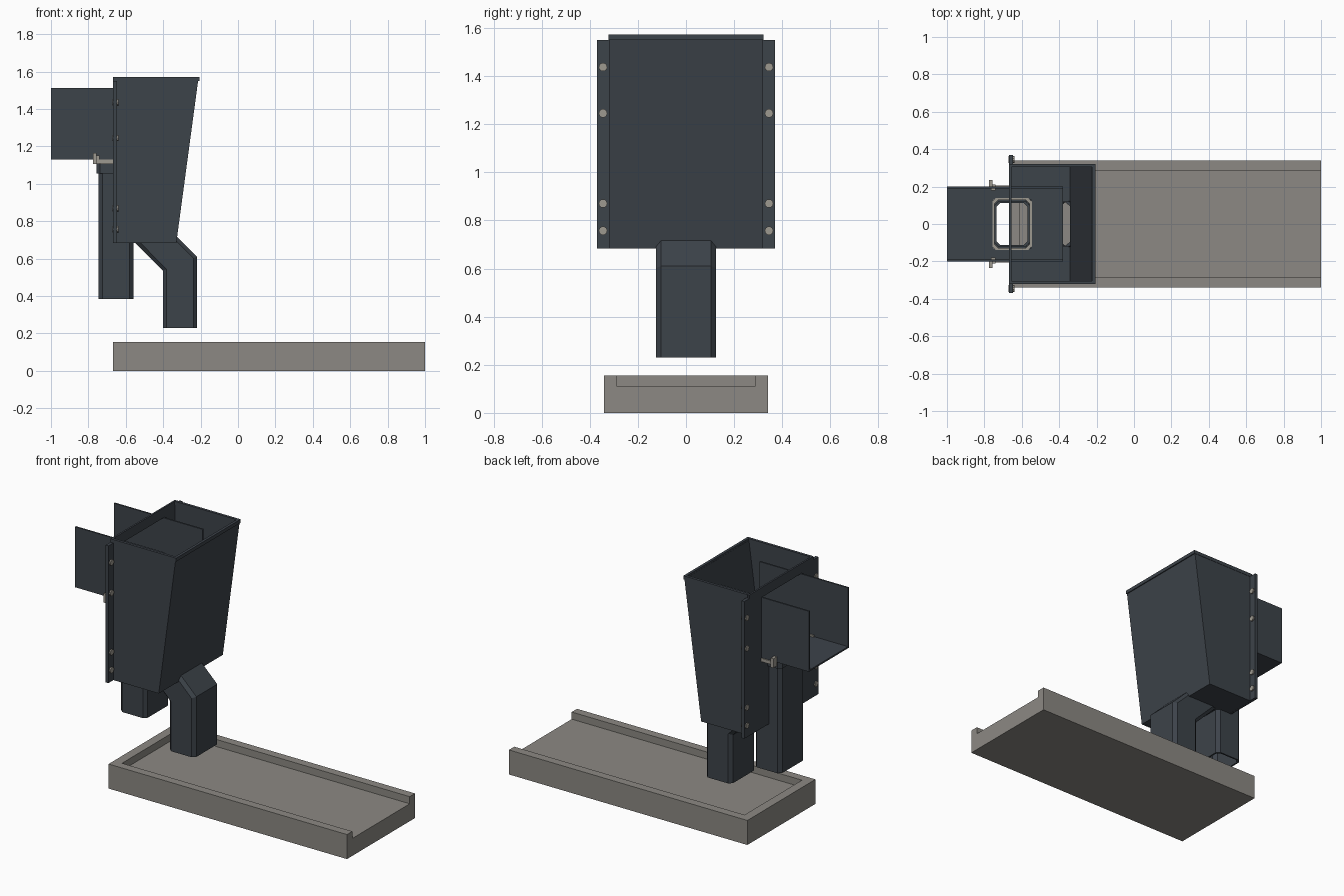
import bpy, bmesh, math
from mathutils import Matrix

if "Cube" in bpy.data.objects:
    bpy.data.objects.remove(bpy.data.objects["Cube"])


def material(name, rgb):
    m = bpy.data.materials.new(name)
    m.diffuse_color = (*rgb, 1)
    m.use_nodes = True
    m.node_tree.nodes["Principled BSDF"].inputs["Base Color"].default_value = m.diffuse_color
    return m


SLATE = material("dark slate", (0.046, 0.056, 0.068))
STONE = material("warm grey", (0.262, 0.25, 0.228))
STEEL = material("fastener grey", (0.34, 0.32, 0.28))


def finish(name, bm, mat):
    bmesh.ops.recalc_face_normals(bm, faces=bm.faces[:])
    me = bpy.data.meshes.new(name)
    bm.to_mesh(me)
    bm.free()
    me.materials.append(mat)
    ob = bpy.data.objects.new(name, me)
    bpy.context.collection.objects.link(ob)
    return ob


def loft(bm, rings, closed=False):
    """Skin equal-length loops; cap the ends, or join last to first."""
    vs = [[bm.verts.new(p) for p in r] for r in rings]
    n = len(vs[0])
    pairs = list(zip(vs, vs[1:])) + ([(vs[-1], vs[0])] if closed else [])
    for a, b in pairs:
        for i in range(n):
            j = (i + 1) % n
            bm.faces.new((a[i], a[j], b[j], b[i]))
    if not closed:
        bm.faces.new(vs[0][::-1])
        bm.faces.new(vs[-1])


def add_box(bm, x0, x1, y0, y1, z0, z1):
    loft(bm, [[(x0, y0, z), (x1, y0, z), (x1, y1, z), (x0, y1, z)] for z in (z0, z1)])


def box(name, mat, *dims):
    bm = bmesh.new()
    add_box(bm, *dims)
    return finish(name, bm, mat)


def section(half, wall, width, cham=0.02):
    """Chamfered rectangle as (fraction across, y), inset by wall."""
    h, c, u0 = half - wall, cham / width, wall / width
    u1 = 1 - u0
    return [(u0 + c, -h), (u1 - c, -h), (u1, -h + cham), (u1, h - cham),
            (u1 - c, h), (u0 + c, h), (u0, h - cham), (u0, -h + cham)]


def duct(name, mat, spans, half, wall=0.01):
    """Hollow duct through spans of (left x, left z, right x, right z)."""
    width = spans[-1][2] - spans[-1][0]

    def ring(s, w):
        xl, zl, xr, zr = s
        return [(xl + (xr - xl) * u, y, zl + (zr - zl) * u)
                for u, y in section(half, w, width)]

    bm = bmesh.new()
    loft(bm, [ring(s, 0) for s in spans] + [ring(s, wall) for s in spans[::-1]], True)
    return finish(name, bm, mat)


def u_plan(x0, x1, y, t, z):
    """U-shaped plan, open towards -x."""
    return [(x0, -y, z), (x1, -y, z), (x1, y, z), (x0, y, z),
            (x0, y - t, z), (x1 - t, y - t, z), (x1 - t, -y + t, z), (x0, -y + t, z)]


# Tray: block with a recess open at the +x end
tray = box("tray", STONE, -0.667, 1.0, -0.34, 0.34, 0, 0.155)
cutter = box("tray_cutter", STONE, -0.61, 1.2, -0.287, 0.287, 0.11, 0.3)
mod = tray.modifiers.new("recess", 'BOOLEAN')
mod.operation, mod.object, mod.solver = 'DIFFERENCE', cutter, 'EXACT'
bpy.context.view_layer.objects.active = tray
bpy.ops.object.modifier_apply(modifier=mod.name)
bpy.data.objects.remove(cutter)

# Hopper: three tapered walls and a lip
bm = bmesh.new()
loft(bm, [u_plan(-0.656, -0.33, 0.32, 0.013, 0.683),
          u_plan(-0.656, -0.212, 0.32, 0.013, 1.56)])
finish("hopper_walls", bm, SLATE)
bm = bmesh.new()
loft(bm, [u_plan(-0.656, -0.207, 0.322, 0.017, z) for z in (1.55, 1.572)])
finish("hopper_lip", bm, SLATE)

# Hopper floor, left open for the two ducts
bm = bmesh.new()
for s in (-1, 1):
    y0, y1 = sorted((s * 0.115, s * 0.31))
    add_box(bm, -0.656, -0.336, y0, y1, 0.684, 0.697)
add_box(bm, -0.566, -0.55, -0.115, 0.115, 0.684, 0.697)
finish("hopper_floor", bm, SLATE)

# Rear plate, with openings for the channel and the drop duct
half = [(0.122, 0.683), (0.37, 0.683), (0.37, 1.55), (0.32, 1.55), (0.32, 1.572)]
inner = [(0.2, 1.51), (0.2, 1.13), (0.122, 1.13)]
outline = (half + [(-y, z) for y, z in half[::-1]]
           + [(-y, z) for y, z in inner[::-1]] + inner)
bm = bmesh.new()
loft(bm, [[(x, y, z) for y, z in outline] for x in (-0.667, -0.656)])
finish("rear_plate", bm, SLATE)

# Hopper side flanges with bolts through them
for side, s in (("left", 1), ("right", -1)):
    y0, y1 = sorted((s * 0.315, s * 0.37))
    box(side + "_flange", SLATE, -0.656, -0.647, y0, y1, 0.683, 1.55)
    bm = bmesh.new()
    for z in (1.437, 1.245, 0.87, 0.757):
        bmesh.ops.create_cone(
            bm, cap_ends=True, segments=10, radius1=0.018, radius2=0.018, depth=0.034,
            matrix=Matrix.Translation((-0.655, s * 0.345, z)) @ Matrix.Rotation(math.pi / 2, 4, 'Y'))
    finish(side + "_flange_bolts", bm, STEEL)

# Open-topped channel running through the rear plate
for side, s in (("left", 1), ("right", -1)):
    y0, y1 = sorted((s * 0.19, s * 0.2))
    box("channel_" + side + "_wall", SLATE, -1.0, -0.38, y0, y1, 1.13, 1.512)


def rect(x0, x1, y, z):
    return [(x0, -y, z), (x1, -y, z), (x1, y, z), (x0, y, z)]


bm = bmesh.new()
outer, hole = (-1.0, -0.38, 0.19), (-0.75, -0.55, 0.13)
loft(bm, [rect(*outer, 1.13), rect(*outer, 1.14), rect(*hole, 1.14), rect(*hole, 1.13)], True)
finish("channel_floor", bm, SLATE)

# Drop duct below the channel, with its collars
duct("drop_duct", SLATE, [(-0.745, z, -0.56, z) for z in (0.385, 1.12)], 0.122)
duct("drop_duct_collar", SLATE, [(-0.757, z, -0.546, z) for z in (1.055, 1.106)], 0.137, 0.014)
duct("drop_duct_gasket", STEEL, [(-0.757, z, -0.546, z) for z in (1.106, 1.144)], 0.14, 0.012)

# Angled outlet duct below the hopper
duct("outlet_duct", SLATE, [(-0.555, 0.69, -0.328, 0.718),
                            (-0.402, 0.535, -0.218, 0.61),
                            (-0.402, 0.23, -0.218, 0.23)], 0.124)

# Clips that hold the gasket to the channel walls
for side, s in (("left", 1), ("right", -1)):
    bm = bmesh.new()
    y0, y1 = sorted((s * 0.2, s * 0.235))
    add_box(bm, -0.775, -0.756, y0, y1, 1.107, 1.165)
    y0, y1 = sorted((s * 0.18, s * 0.212))
    add_box(bm, -0.765, -0.74, y0, y1, 1.125, 1.15)
    y0, y1 = sorted((s * 0.135, s * 0.205))
    add_box(bm, -0.757, -0.667, y0, y1, 1.108, 1.129)
    finish(side + "_clip", bm, STEEL)
